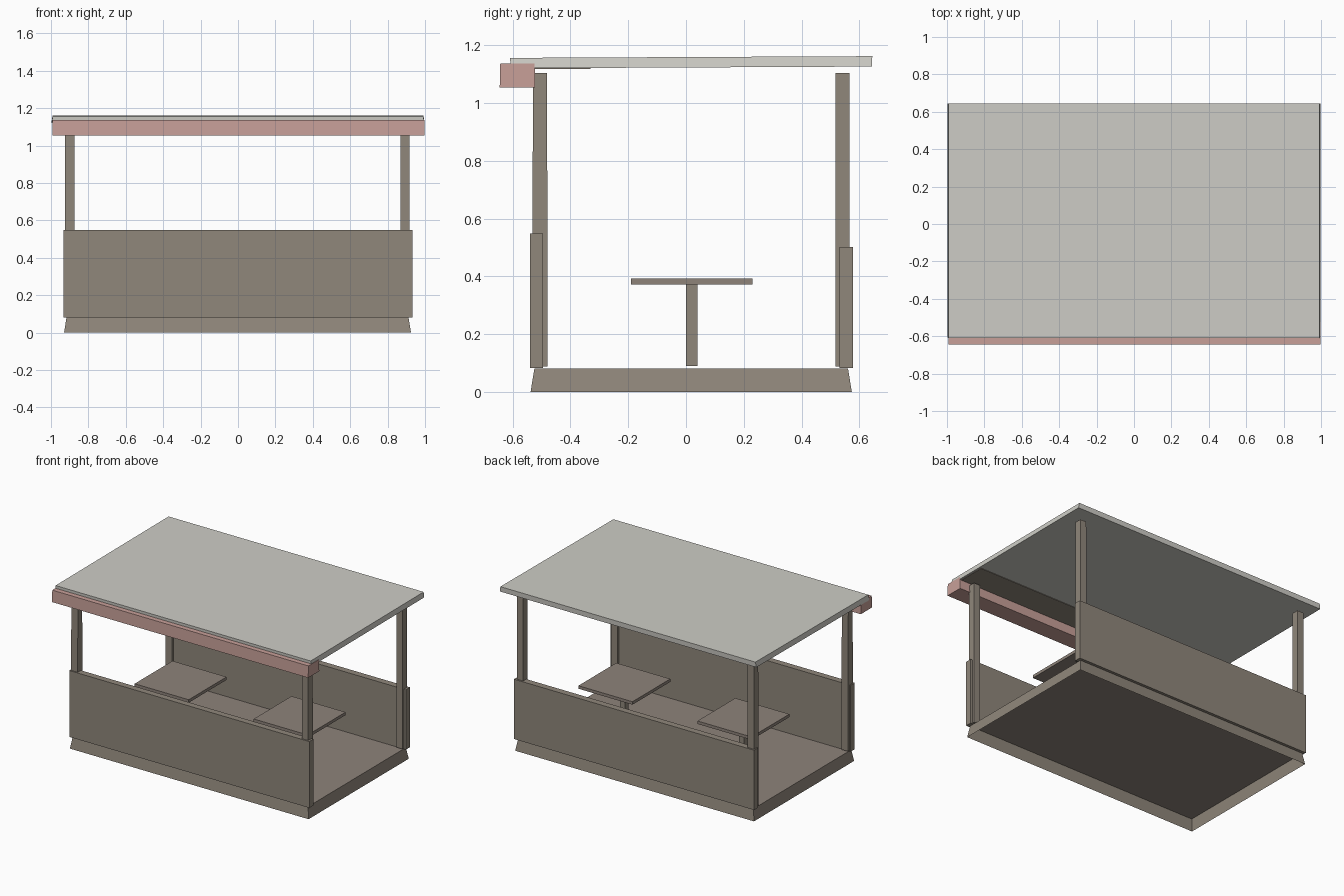
import bpy
import bmesh

cube = bpy.data.objects.get("Cube")
if cube:
    bpy.data.objects.remove(cube, do_unlink=True)


def srgb(r, g, b):
    return tuple(((c / 255 + 0.055) / 1.055) ** 2.4 for c in (r, g, b)) + (1,)


def material(name, *rgb):
    m = bpy.data.materials.new(name)
    m.use_nodes = True
    m.diffuse_color = srgb(*rgb)
    m.node_tree.nodes["Principled BSDF"].inputs["Base Color"].default_value = srgb(*rgb)
    return m


wood = material("weathered wood", 144, 135, 123)
boards = material("brown boards", 142, 131, 122)
roofing = material("pale grey roofing", 206, 205, 198)
pink = material("faded pink", 200, 160, 153)


def box(name, mat, x, y, z, inset=(0, 0), rise=0.0, open_base=False):
    """Box from (min, max) ranges; inset narrows the top, rise lifts the back edge."""
    bm = bmesh.new()
    bmesh.ops.create_cube(bm, size=1)
    if open_base:
        base = [f for f in bm.faces if f.normal.z < -0.9]
        bmesh.ops.delete(bm, geom=base, context="FACES_ONLY")
    for v in bm.verts:
        right, back, top = (c > 0 for c in v.co)
        v.co = (x[right], y[back], z[top] + rise * back)
        if top:
            v.co.x += -inset[0] if right else inset[0]
            v.co.y += -inset[1] if back else inset[1]
    mesh = bpy.data.meshes.new(name)
    bm.to_mesh(mesh)
    bm.free()
    mesh.materials.append(mat)
    ob = bpy.data.objects.new(name, mesh)
    bpy.context.collection.objects.link(ob)
    return ob


# Floor platform: hollow below, sloping sides, boards on top
floor = box("floor_platform", wood, (-0.93, 0.925), (-0.538, 0.574), (0, 0.08), (0.013, 0.013), open_base=True)
floor.data.materials.append(boards)
for face in floor.data.polygons:
    if face.normal.z > 0.9:
        face.material_index = 1

# Low walls along the front and back
box("front_wall", wood, (-0.933, 0.932), (-0.54, -0.495), (0.082, 0.548))
box("back_wall", wood, (-0.933, 0.932), (0.532, 0.578), (0.082, 0.502))

# Corner posts
for side, x in (("right", (-0.925, -0.873)), ("left", (0.868, 0.918))):
    box("front_post_" + side, wood, x, (-0.532, -0.479), (0.087, 1.104), (0.001, 0.002))
    box("back_post_" + side, wood, x, (0.517, 0.567), (0.087, 1.104), (0.001, 0.001))

# Two square tables on single legs
for side, x in (("right", -0.46), ("left", 0.465)):
    box("table_top_" + side, boards, (x - 0.21, x + 0.21), (-0.19, 0.23), (0.371, 0.392))
    box("table_leg_" + side, wood, (x - 0.02, x + 0.02), (0, 0.04), (0.09, 0.372))

# Roof, the ceiling strip under its front, and the beam along the front edge
box("roof", roofing, (-0.997, 0.997), (-0.607, 0.643), (1.12, 1.156), (0.006, -0.002), rise=0.006)
box("ceiling_strip", wood, (-0.985, 0.985), (-0.6, -0.33), (1.117, 1.1205))
box("front_beam", pink, (-0.993, 0.997), (-0.645, -0.522), (1.053, 1.136), (0, 0.002))
